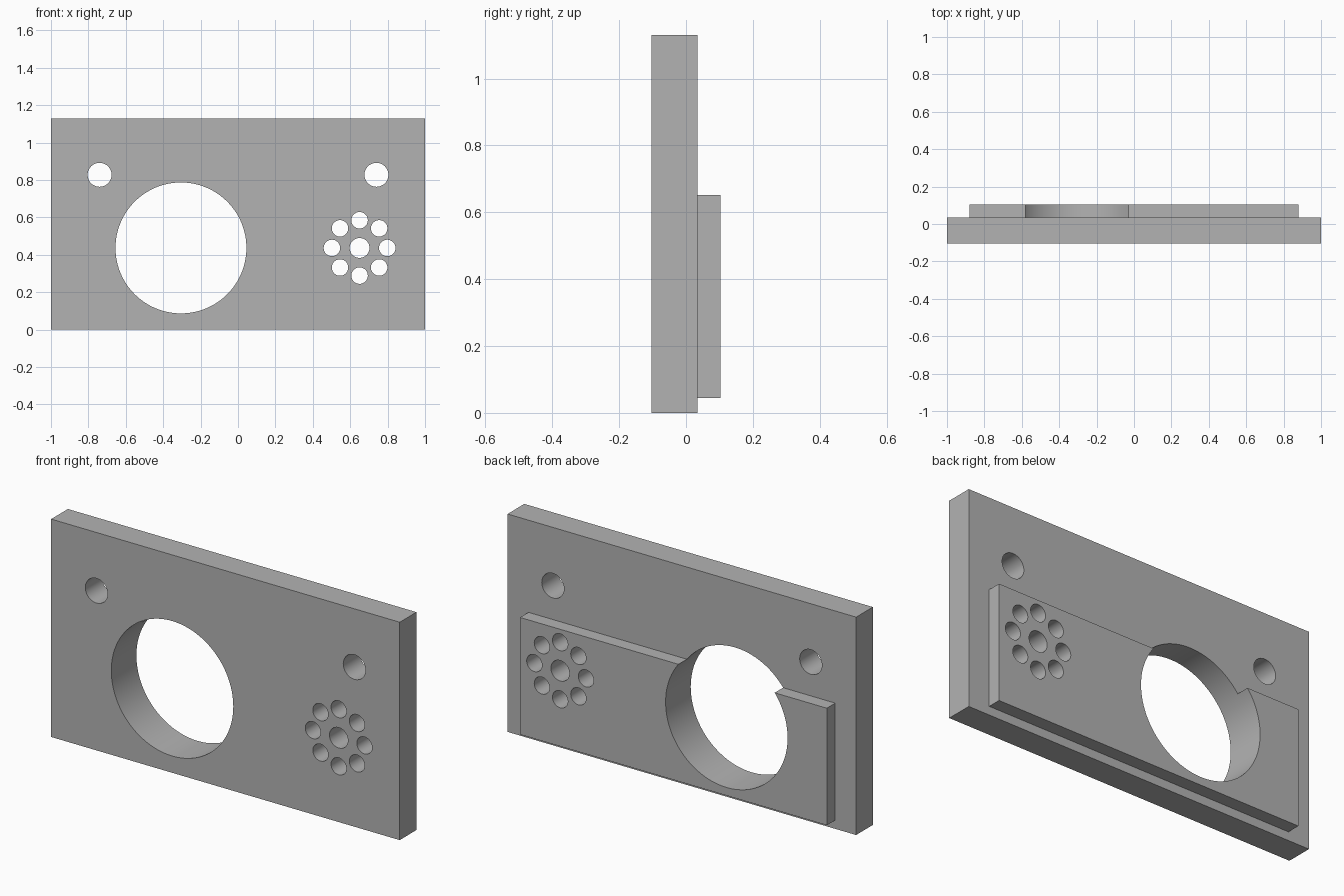
import bpy
import math

cube = bpy.data.objects.get("Cube")
if cube:
    bpy.data.objects.remove(cube, do_unlink=True)

grey = bpy.data.materials.new("plain grey")
grey.use_nodes = True
colour = (0.45, 0.45, 0.45, 1)
grey.diffuse_color = colour
grey.node_tree.nodes["Principled BSDF"].inputs["Base Color"].default_value = colour


def box(name, low, high):
    centre = [(a + b) / 2 for a, b in zip(low, high)]
    bpy.ops.mesh.primitive_cube_add(size=1, location=centre)
    ob = bpy.context.object
    ob.name = name
    ob.scale = [b - a for a, b in zip(low, high)]
    bpy.ops.object.transform_apply(location=True, rotation=True, scale=True)
    ob.data.materials.append(grey)
    return ob


def combine(target, other, operation):
    """Apply a boolean, then remove the helper object."""
    other.hide_render = True
    mod = target.modifiers.new("combine", "BOOLEAN")
    mod.operation = operation
    mod.solver = "EXACT"
    mod.object = other
    bpy.context.view_layer.objects.active = target
    bpy.ops.object.modifier_apply(modifier=mod.name)
    bpy.data.objects.remove(other, do_unlink=True)


def drill(target, x, z, radius, sides=48):
    """Cut a round hole right through, front to back."""
    bpy.ops.mesh.primitive_cylinder_add(
        vertices=sides, radius=radius, depth=1,
        location=(x, 0, z), rotation=(math.pi / 2, 0, 0))
    cutter = bpy.context.object
    cutter.data.materials.append(grey)
    combine(target, cutter, "DIFFERENCE")


# Front plate with the lower raised pad on its back
panel = box("mounting_panel", (-1, -0.103, 0), (1, 0.034, 1.13))
pad = box("rear_pad", (-0.88, -0.03, 0.045), (0.88, 0.103, 0.652))
combine(panel, pad, "UNION")

# Large opening and the two screw holes
hole_z = 0.437
drill(panel, -0.305, hole_z, 0.35, 128)
for side in (-1, 1):
    drill(panel, side * 0.74, 0.828, 0.064)

# Cluster of vent holes: one in the middle, eight around it
vent_x = 0.65
drill(panel, vent_x, hole_z, 0.053)
for i in range(8):
    angle = i * math.pi / 4
    drill(panel, vent_x + 0.148 * math.cos(angle),
          hole_z + 0.148 * math.sin(angle), 0.044)

# Smooth bores with crisp edges
bpy.ops.object.select_all(action="DESELECT")
panel.select_set(True)
bpy.context.view_layer.objects.active = panel
bpy.ops.object.shade_smooth_by_angle(angle=math.radians(30))
